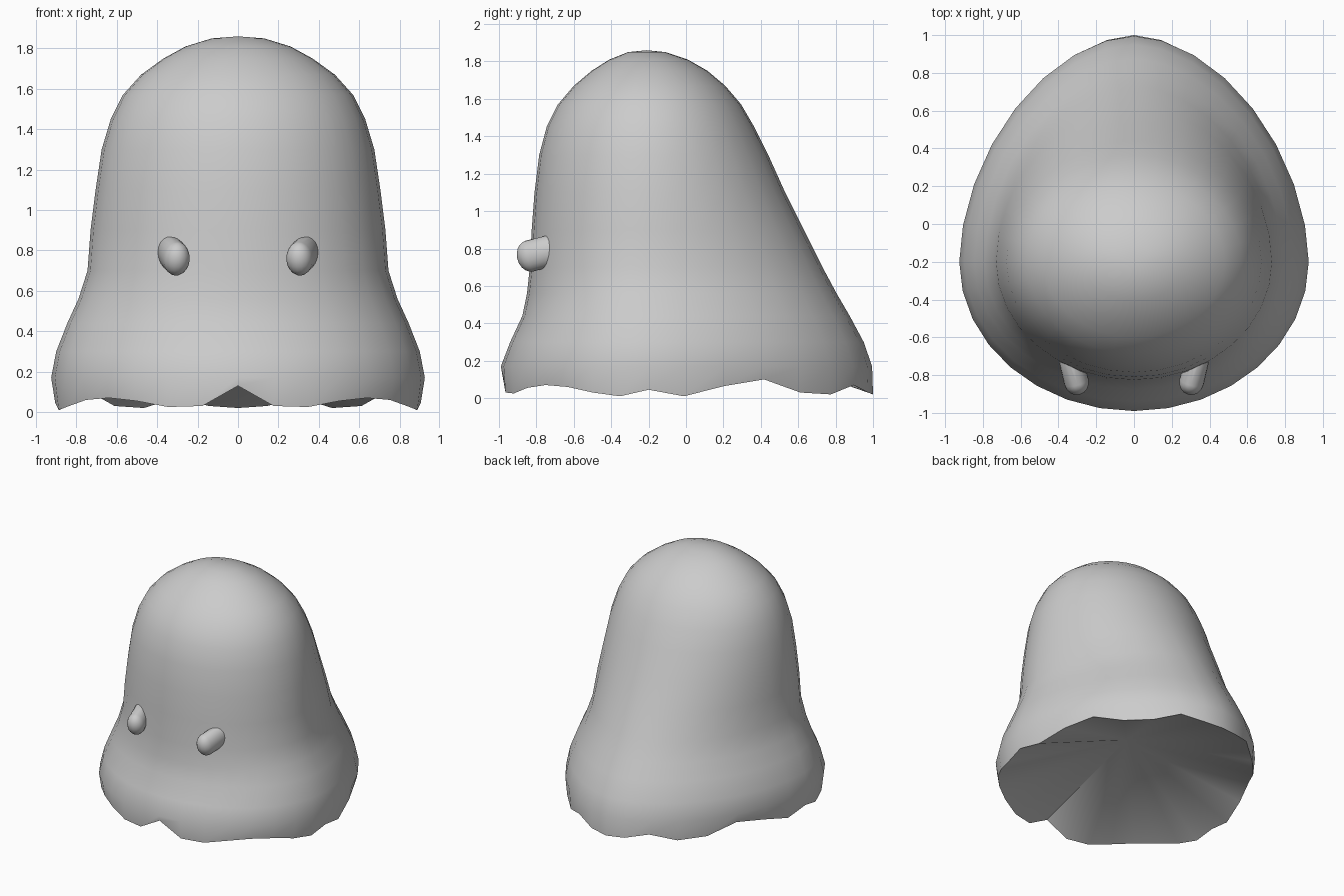
import bpy
import bmesh
from math import sin, cos, pi
from mathutils import Vector

if "Cube" in bpy.data.objects:
    bpy.data.objects.remove(bpy.data.objects["Cube"], do_unlink=True)

SEGMENTS = 32
AXIS_Y = -0.2

# One plain colour for the whole model
grey = bpy.data.materials.new("light grey")
grey.use_nodes = True
grey.diffuse_color = (0.6, 0.6, 0.6, 1)
shader = next(n for n in grey.node_tree.nodes if n.type == "BSDF_PRINCIPLED")
shader.inputs["Base Color"].default_value = grey.diffuse_color


def finish(name, bm, angle):
    """Turn a bmesh into a smooth shaded object with the grey material."""
    bmesh.ops.recalc_face_normals(bm, faces=bm.faces)
    mesh = bpy.data.meshes.new(name)
    bm.to_mesh(mesh)
    bm.free()
    mesh.materials.append(grey)
    obj = bpy.data.objects.new(name, mesh)
    bpy.context.collection.objects.link(obj)
    bpy.ops.object.select_all(action="DESELECT")
    obj.select_set(True)
    bpy.context.view_layer.objects.active = obj
    bpy.ops.object.shade_smooth_by_angle(angle=angle)
    return obj


def signed_power(value, exponent):
    return (1 if value >= 0 else -1) * abs(value) ** exponent


def outline_point(index, half_width, front, back, height):
    """Point on an egg outline: round at the front, more pointed at the back."""
    angle = 2 * pi * index / SEGMENTS
    across, along = sin(angle), -cos(angle)
    depth = back - AXIS_Y if along > 0 else AXIS_Y - front
    power = 1.0
    if along > 0:
        power += 0.13 * max(0, 1 - height / 1.6)
    return Vector((half_width * signed_power(across, power),
                   AXIS_Y + depth * signed_power(along, power), height))


# Cloth body rows: height, half width, front y, back y
ROWS = [
    (.17, .925, -.99, .995), (.3, .9, -.94, .95), (.44, .845, -.875, .875),
    (.56, .79, -.85, .805), (.7, .745, -.835, .73), (.9, .73, -.825, .63),
    (1.1, .705, -.81, .53), (1.3, .675, -.785, .44), (1.45, .63, -.745, .365),
    (1.57, .57, -.685, .295), (1.67, .48, -.6, .21), (1.75, .37, -.505, .115),
    (1.81, .26, -.41, .01), (1.85, .13, -.31, -.11),
]
# Wavy hem heights from the front middle round to the back middle
HEM = [.13, .03, .025, .055, .07, .06, .03, .01, .045,
       .01, .065, .1, .03, .02, .07, .03, .02]


def build_body():
    bm = bmesh.new()
    rings = []
    hem_ring = []
    for i in range(SEGMENTS):
        point = outline_point(i, 0.905, -0.98, 1.0, 0)
        point.z = HEM[min(i, SEGMENTS - i)]
        hem_ring.append(bm.verts.new(point))
    rings.append(hem_ring)
    for height, half_width, front, back in ROWS:
        rings.append([bm.verts.new(outline_point(i, half_width, front, back, height))
                      for i in range(SEGMENTS)])

    # Walls between neighbouring rings
    for lower, upper in zip(rings, rings[1:]):
        for i in range(SEGMENTS):
            j = (i + 1) % SEGMENTS
            bm.faces.new((lower[i], lower[j], upper[j], upper[i]))

    # Crown on top, and the hollow underside fanning to a raised middle
    crown = bm.verts.new((0, -0.21, 1.86))
    hollow = bm.verts.new((0, -0.08, 0.4))
    for i in range(SEGMENTS):
        j = (i + 1) % SEGMENTS
        bm.faces.new((rings[-1][i], rings[-1][j], crown))
        bm.faces.new((hem_ring[j], hem_ring[i], hollow))
    return finish("cloth_body", bm, 1.0)


def build_eye(name, side):
    """Blunt bean: a stretched ball whose back half reaches into the cloth."""
    tip = Vector((0.305, -0.835, 0.76))
    root = Vector((0.345, -0.68, 0.80))
    direction = tip - root
    bm = bmesh.new()
    bmesh.ops.create_uvsphere(bm, u_segments=16, v_segments=10, radius=1)
    turn = direction.to_track_quat("-Y", "Z")
    for vert in bm.verts:
        local = Vector((vert.co.x * 0.066, vert.co.y * 0.07, vert.co.z * 0.085))
        if local.y > 0.001:
            local.y += direction.length
        vert.co = turn @ local + tip
        vert.co.x *= side
    return finish(name, bm, 1.2)


build_body()
for eye_name, eye_side in (("left_eye", 1), ("right_eye", -1)):
    build_eye(eye_name, eye_side)
